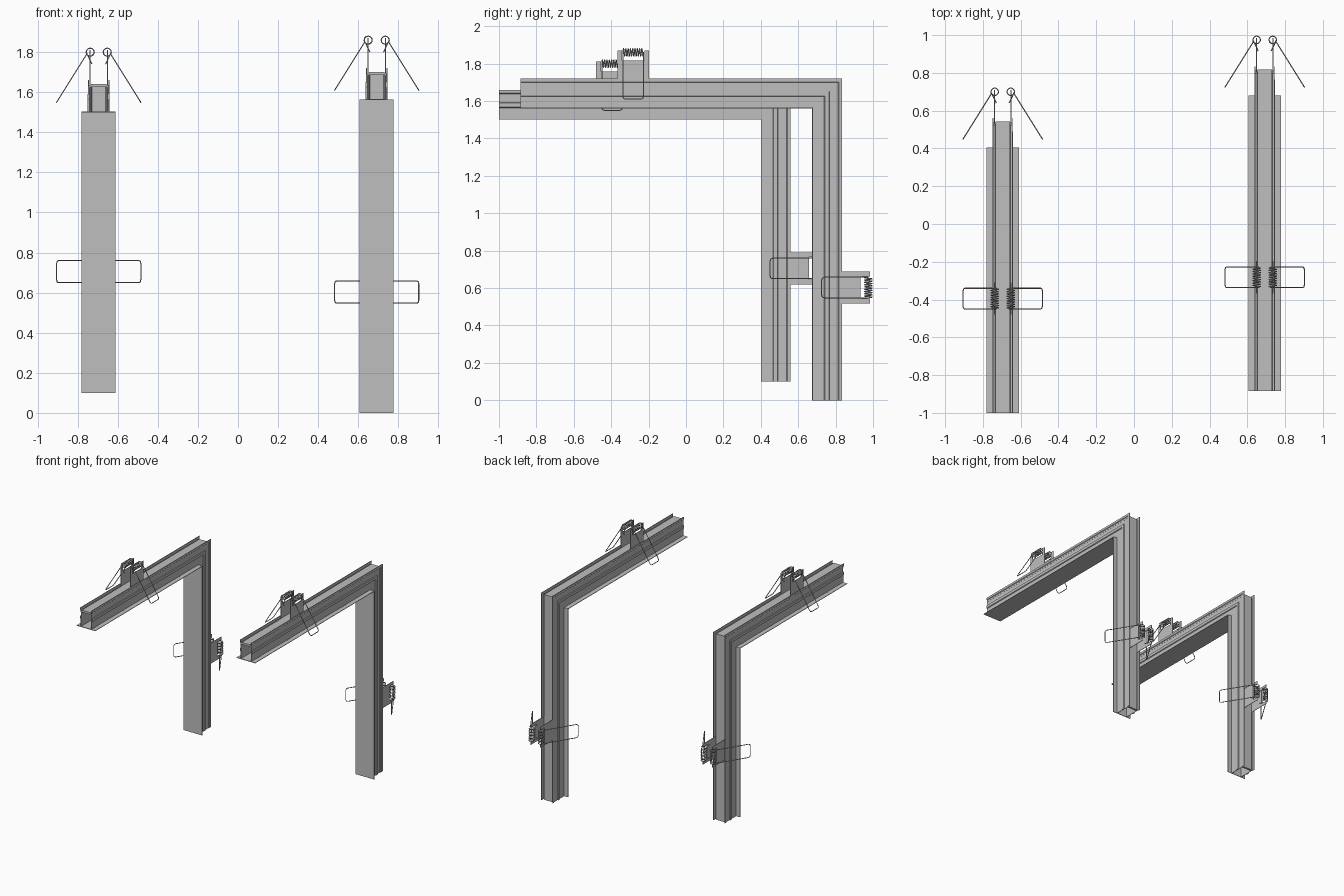
import bpy, bmesh, math
from mathutils import Vector

old = bpy.data.objects.get("Cube")
if old:
    bpy.data.objects.remove(old)

metal = bpy.data.materials.new("satin_grey")
metal.use_nodes = True
grey = (0.52, 0.52, 0.52, 1)
metal.diffuse_color = grey
metal.node_tree.nodes["Principled BSDF"].inputs["Base Color"].default_value = grey

# Half cross-section (across, outward): channel walls, trim flange, clip grooves
HALF = [(.034, .142), (.039, .142), (.039, .125), (.049, .125), (.049, .16),
        (.053, .16), (.053, .142), (.048, .137), (.048, .092), (.055, .09),
        (.055, .068), (.049, .064), (.049, .005), (.085, .004), (.085, 0),
        (.053, 0), (.045, .004), (.045, .12), (.034, .137)]
CHANNEL = HALF + [(-u, v) for u, v in reversed(HALF)]
COVER = [(.053, 0), (.053, .005), (-.053, .005), (-.053, 0)]


def finish(name, bm):
    bmesh.ops.recalc_face_normals(bm, faces=bm.faces)
    mesh = bpy.data.meshes.new(name)
    bm.to_mesh(mesh)
    bm.free()
    mesh.materials.append(metal)
    ob = bpy.data.objects.new(name, mesh)
    bpy.context.collection.objects.link(ob)
    return ob


def loft(name, rings):
    """Skin matching rings and cap both ends."""
    bm = bmesh.new()
    loops = [[bm.verts.new(p) for p in ring] for ring in rings]
    n = len(loops[0])
    for a, b in zip(loops, loops[1:]):
        for i in range(n):
            j = (i + 1) % n
            bm.faces.new((a[i], a[j], b[j], b[i]))
    bm.faces.new(loops[0])
    bm.faces.new(loops[-1])
    return finish(name, bm)


def wire(name, points, closed=False, radius=.003):
    curve = bpy.data.curves.new(name, "CURVE")
    curve.dimensions = "3D"
    curve.bevel_depth = radius
    curve.bevel_resolution = 1
    curve.use_fill_caps = True
    spline = curve.splines.new("POLY")
    spline.points.add(len(points) - 1)
    for p, co in zip(spline.points, points):
        p.co = (*co, 1)
    spline.use_cyclic_u = closed
    curve.materials.append(metal)
    ob = bpy.data.objects.new(name, curve)
    bpy.context.collection.objects.link(ob)


def clip(name, place):
    """Pair of notched brackets, each with a torsion spring and wire arm."""
    w, n = .085, .06
    outline = [(-w, .128), (w, .128), (w, .31), (n, .31), (n, .257),
               (-n, .257), (-n, .31), (-w, .31)]
    for side, tag in ((1, "left"), (-1, "right")):
        # bracket plate seated in the groove
        loft(f"{name}_bracket_{tag}",
             [[place(side * u, s, v) for s, v in outline] for u in (.042, .046)])
        # coil around its axle line
        turns, steps = 9, 12
        coil = []
        for i in range(turns * steps + 1):
            a = math.tau * i / steps
            s = -.055 + .11 * i / (turns * steps)
            coil.append(place(side * (.0425 + .02 * math.cos(a)), s,
                              .30 + .02 * math.sin(a)))
        # short spring ends resting against the bracket
        coil.insert(0, place(side * .034, -.055, .24))
        coil.append(place(side * .034, .055, .24))
        wire(f"{name}_spring_{tag}", coil)
        # arm with rounded outer corners
        start, tip = Vector((.06, .29)), Vector((.21, .05))
        near = tip.lerp(start, .06)
        mid = tip.lerp(start, .015)
        arm = [(start, .055), (near, .055), (mid, .051), (tip, .04)]
        path = [(q, s) for q, s in arm] + [(q, -s) for q, s in reversed(arm)]
        wire(f"{name}_arm_{tag}", [place(side * q.x, s, q.y) for q, s in path])


def bracket_unit(name, x0, yi, zi, arm, d):
    """Mitred corner profile: a level arm forward and a leg down."""
    for part, section in (("channel", CHANNEL), ("cover", COVER)):
        loft(f"{name}_{part}", [
            [(x0 + u, yi - arm, zi + v) for u, v in section],
            [(x0 + u, yi + v, zi + v) for u, v in section],
            [(x0 + u, yi + v, zi - arm) for u, v in section]])
    clip(name + "_top_clip", lambda u, s, v: (x0 + u, yi - d + s, zi + v))
    clip(name + "_rear_clip", lambda u, s, v: (x0 + u, yi + v, zi - d + s))


bracket_unit("right_corner", -.695, .40, 1.50, 1.40, .795)
bracket_unit("left_corner", .692, .675, 1.56, 1.56, .957)
